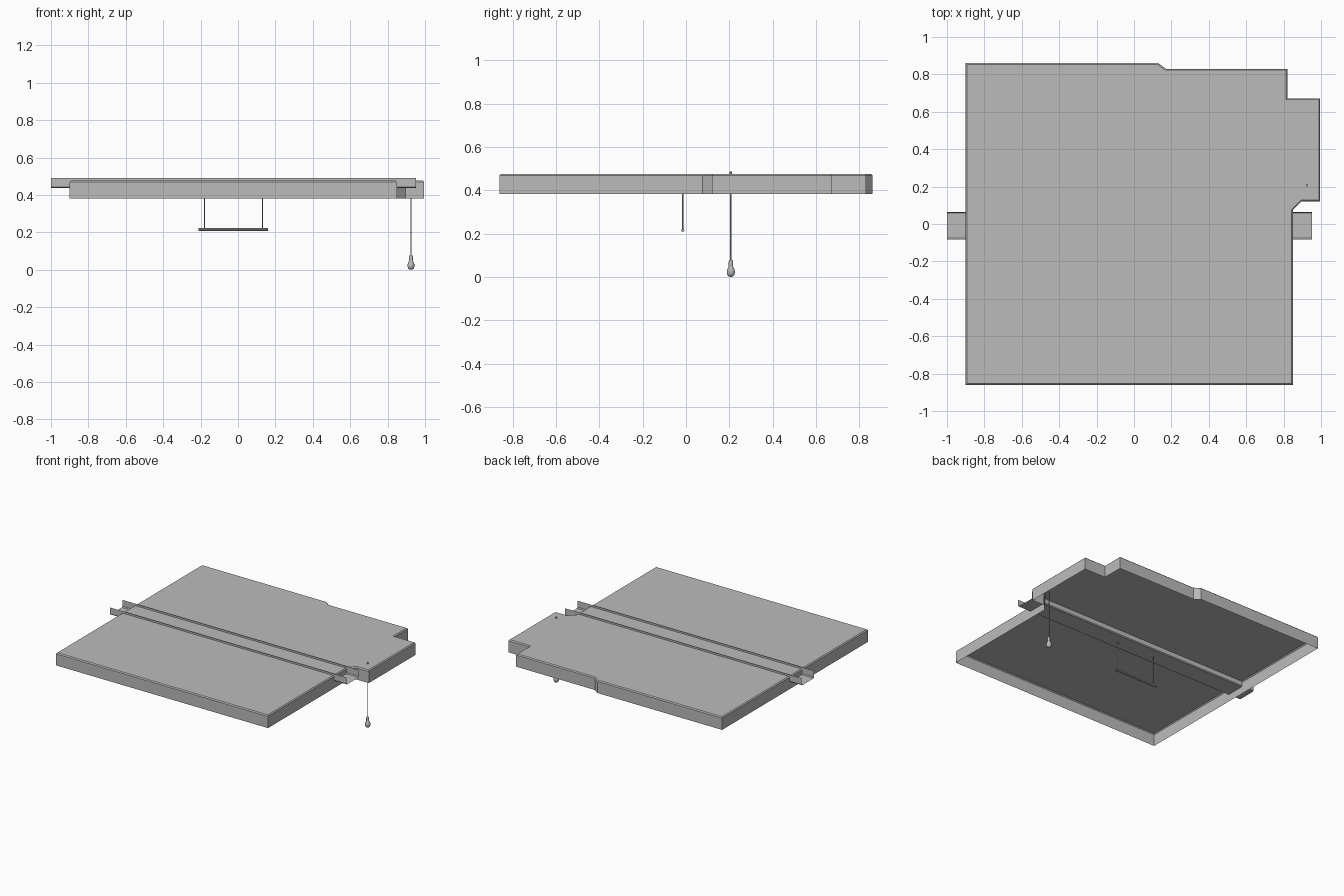
import bpy, bmesh, math
from mathutils import Vector

cube = bpy.data.objects.get("Cube")
if cube:
    bpy.data.objects.remove(cube, do_unlink=True)

GREY = (0.5, 0.5, 0.5, 1)
plaster = bpy.data.materials.new("plain grey")
plaster.use_nodes = True
plaster.diffuse_color = GREY
plaster.node_tree.nodes["Principled BSDF"].inputs["Base Color"].default_value = GREY


def finish(name, bm, smooth=False):
    mesh = bpy.data.meshes.new(name)
    bm.to_mesh(mesh)
    bm.free()
    mesh.materials.append(plaster)
    obj = bpy.data.objects.new(name, mesh)
    bpy.context.scene.collection.objects.link(obj)
    if smooth:
        bpy.ops.object.select_all(action='DESELECT')
        obj.select_set(True)
        bpy.context.view_layer.objects.active = obj
        bpy.ops.object.shade_smooth_by_angle(angle=math.radians(40))
    return obj


def rod(name, start, end, radius, sides=8):
    """Closed cylinder between two points."""
    a, b = Vector(start), Vector(end)
    bm = bmesh.new()
    bmesh.ops.create_cone(bm, cap_ends=True, segments=sides, radius1=radius,
                          radius2=radius, depth=(b - a).length)
    bm.transform((b - a).to_track_quat('Z', 'Y').to_matrix().to_4x4())
    bmesh.ops.translate(bm, vec=(a + b) / 2, verts=bm.verts)
    return finish(name, bm, True)


def lathe(name, profile, x, y, sides=16):
    """Spin a (radius, height) profile round a vertical axis."""
    bm = bmesh.new()
    verts = [bm.verts.new((r, 0, z)) for r, z in profile]
    edges = [bm.edges.new(pair) for pair in zip(verts, verts[1:])]
    bmesh.ops.spin(bm, geom=verts + edges, cent=(0, 0, 0), axis=(0, 0, 1),
                   angle=math.tau, steps=sides)
    bmesh.ops.remove_doubles(bm, verts=bm.verts, dist=0.0001)
    bmesh.ops.recalc_face_normals(bm, faces=bm.faces)
    bmesh.ops.translate(bm, vec=(x, y, 0), verts=bm.verts)
    return finish(name, bm, True)


# Ceiling: stepped outline with a thin skirt, open underneath
SKIRT, TOP = 0.382, 0.476
outline = [(-0.9, -0.86), (0.85, -0.86), (0.85, 0.075), (0.895, 0.12),
           (0.995, 0.12), (0.995, 0.672), (0.82, 0.672), (0.82, 0.83),
           (0.17, 0.83), (0.13, 0.86), (-0.9, 0.86)]
bm = bmesh.new()
roof = bm.faces.new([bm.verts.new((x, y, TOP)) for x, y in outline])
rim = list(roof.edges)
skirt = bmesh.ops.extrude_edge_only(bm, edges=rim)["geom"]
for v in skirt:
    if isinstance(v, bmesh.types.BMVert):
        v.co.z = SKIRT
bmesh.ops.recalc_face_normals(bm, faces=bm.faces)
if max(bm.faces, key=lambda f: f.calc_area()).normal.z < 0:
    bmesh.ops.reverse_faces(bm, faces=bm.faces)
bmesh.ops.bevel(bm, geom=rim, offset=0.007, segments=1, affect='EDGES')
finish("ceiling", bm)

# Beam: thin open channel sunk through the ceiling
section = [(-0.082, 0.49), (-0.082, 0.442), (-0.076, 0.436),
           (0.059, 0.436), (0.065, 0.442), (0.065, 0.49)]
bm = bmesh.new()
near, far = [[bm.verts.new((x, y, z)) for y, z in section] for x in (-1, 0.953)]
for i in range(len(section) - 1):
    bm.faces.new((near[i], near[i + 1], far[i + 1], far[i]))
finish("beam", bm)

# Hanging rail on two thin rods
RAIL_Y = -0.015
rod("hanging_rail", (-0.21, RAIL_Y, 0.215), (0.16, RAIL_Y, 0.215), 0.008)
for side, x in (("right", -0.18), ("left", 0.13)):
    rod(side + "_rail_rod", (x, RAIL_Y, 0.215), (x, RAIL_Y, 0.436), 0.0025)
    rod(side + "_rod_cap", (x, RAIL_Y, 0.429), (x, RAIL_Y, 0.436), 0.008)

# Bare bulb on a cord
BX, BY = 0.925, 0.207
rod("bulb_cord", (BX, BY, 0.07), (BX, BY, 0.48), 0.003)
rod("cord_cap", (BX, BY, 0.472), (BX, BY, 0.487), 0.006)
lathe("bulb_socket", [(0, 0.08), (0.007, 0.079), (0.01, 0.072),
                      (0.01, 0.054), (0, 0.054)], BX, BY)
lathe("bulb", [(0, 0.058), (0.009, 0.056), (0.011, 0.046), (0.017, 0.033),
               (0.019, 0.022), (0.016, 0.009), (0.009, 0.002), (0, 0)], BX, BY)
